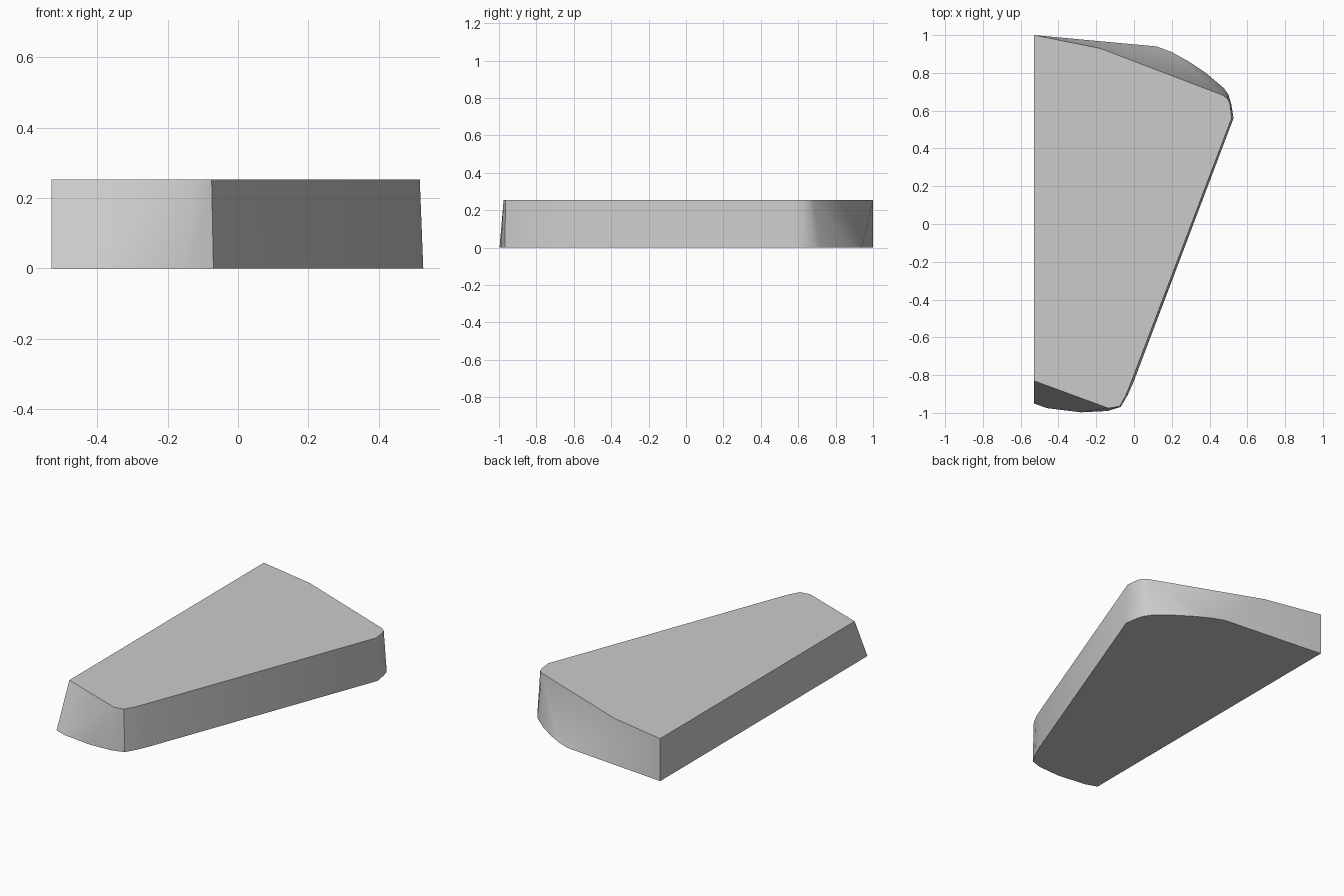
import bpy
import bmesh
import math

cube = bpy.data.objects.get("Cube")
if cube:
    bpy.data.objects.remove(cube)

HEIGHT = 0.253

# Wall ribs, counterclockwise: foot point and rim point; a repeated rim point fans the wall
front_left, front_rim = (-0.53, -0.83), (-0.135, -0.975)
back_rim, back_bend = (0.475, 0.68), (-0.18, 0.93)
ribs = [
    ((-0.53, -0.95), front_left),
    ((-0.53, -0.95), front_rim),
    ((-0.46, -0.975), front_rim),
    ((-0.28, -0.997), front_rim),
    ((-0.14, -0.99), front_rim),
    ((-0.07, -0.968), (-0.075, -0.965)),
    ((-0.033, -0.905), (-0.042, -0.905)),
    ((0.0, -0.83), (-0.012, -0.83)),
    ((0.527, 0.56), (0.517, 0.56)),
    ((0.515, 0.635), (0.508, 0.635)),
    ((0.50, 0.685), (0.498, 0.66)),
    ((0.475, 0.72), back_rim),
    ((0.38, 0.80), back_rim),
    ((0.29, 0.86), back_rim),
    ((0.20, 0.91), back_rim),
    ((0.12, 0.94), back_rim),
    ((0.12, 0.94), back_bend),
    ((-0.53, 1.0), (-0.53, 1.0)),
]

bm = bmesh.new()


def loop_points(points, z):
    """One vertex per distinct point, shared by every rib that uses it."""
    return {p: bm.verts.new((*p, z)) for p in dict.fromkeys(points)}


foot = loop_points([r[0] for r in ribs], 0)
rim = loop_points([r[1] for r in ribs], HEIGHT)

# Base, top and sloping walls
bm.faces.new(list(reversed(foot.values())))
bm.faces.new(list(rim.values()))
for (a, b), (c, d) in zip(ribs, ribs[1:] + ribs[:1]):
    corners = dict.fromkeys([foot[a], foot[c], rim[d], rim[b]])
    bm.faces.new(list(corners))
bmesh.ops.recalc_face_normals(bm, faces=bm.faces[:])

mesh = bpy.data.meshes.new("tapered_slab")
bm.to_mesh(mesh)
bm.free()
slab = bpy.data.objects.new("tapered_slab", mesh)
bpy.context.collection.objects.link(slab)

# Plain light grey
grey = bpy.data.materials.new("light_grey")
grey.use_nodes = True
colour = (0.6, 0.6, 0.6, 1)
grey.diffuse_color = colour
grey.node_tree.nodes["Principled BSDF"].inputs["Base Color"].default_value = colour
mesh.materials.append(grey)

# Soft corners, crisp rim
bpy.ops.object.select_all(action="DESELECT")
slab.select_set(True)
bpy.context.view_layer.objects.active = slab
bpy.ops.object.shade_smooth_by_angle(angle=math.radians(35))
